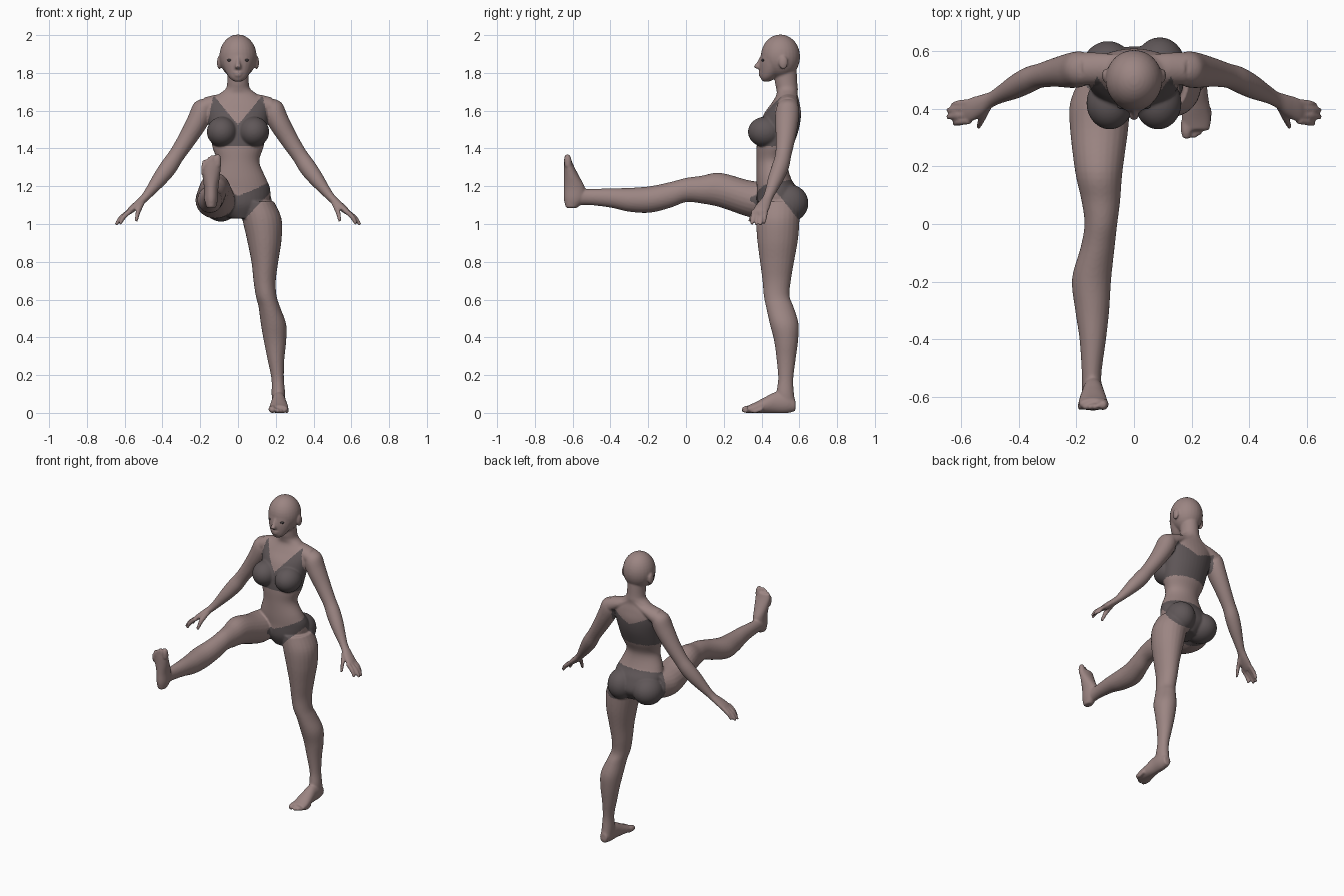
import bpy, bmesh, math
from mathutils import Vector, Matrix


def material(name, rgb):
    m = bpy.data.materials.new(name)
    m.diffuse_color = (*rgb, 1)
    return m


SKIN = material("skin", (0.33, 0.235, 0.225))
CLOTH = material("dark_cloth", (0.115, 0.095, 0.098))
EYE = material("eye_dark", (0.05, 0.042, 0.045))

X, Y, Z = Vector((1, 0, 0)), Vector((0, 1, 0)), Vector((0, 0, 1))
bm = bmesh.new()


def spline(rows, steps=5):
    """Catmull-Rom through rows of (x, y, z, radius_u, radius_v)."""
    out = []
    n = len(rows)
    for i in range(n - 1):
        a, b, c, d = (rows[max(0, min(n - 1, i + k))] for k in (-1, 0, 1, 2))
        for s in range(steps):
            t = s / steps
            out.append([0.5 * (2 * q + (r - p) * t + (2 * p - 5 * q + 4 * r - w) * t * t
                               + (3 * q - p - 3 * r + w) * t ** 3)
                        for p, q, r, w in zip(a, b, c, d)])
    return out + [list(rows[-1])]


def loft(rows, u, v, n=24):
    """Closed tube of elliptical rings lying in the plane of u and v."""
    rings = []
    for x, y, z, ru, rv in spline(rows):
        c = Vector((x, y, z))
        rings.append([bm.verts.new(c + u * ru * math.cos(k * math.tau / n)
                                   + v * rv * math.sin(k * math.tau / n)) for k in range(n)])
    for r, s in zip(rings, rings[1:]):
        for k in range(n):
            j = (k + 1) % n
            bm.faces.new((r[k], r[j], s[j], s[k]))
    bm.faces.new(rings[0][::-1])
    bm.faces.new(rings[-1])


def ball(c, r, target=None):
    bmesh.ops.create_uvsphere(target or bm, u_segments=28, v_segments=18, radius=1,
                              matrix=Matrix.Translation(c) @ Matrix.Diagonal((*r, 1)))


# torso and neck
loft([(.02, .49, 1.03, .07, .08), (.01, .497, 1.10, .15, .12), (.008, .485, 1.18, .163, .11),
      (.004, .465, 1.24, .145, .092), (0, .455, 1.33, .113, .081), (0, .47, 1.41, .136, .096),
      (0, .49, 1.50, .150, .107), (0, .51, 1.58, .163, .099), (0, .527, 1.64, .165, .074),
      (0, .535, 1.685, .105, .056), (0, .535, 1.715, .066, .057), (0, .53, 1.75, .057, .059),
      (0, .525, 1.83, .056, .06)], X, Y, 36)
# buttocks
ball((.09, .545, 1.11), (.09, .103, .10))
ball((-.09, .53, 1.105), (.095, .105, .092))

# head: skull, jaw, nose, lips
ball((0, .5, 1.886), (.099, .104, .117))
loft([(0, .425, 1.755, .022, .02), (0, .435, 1.775, .046, .041), (0, .455, 1.81, .068, .065),
      (0, .475, 1.85, .084, .086), (0, .49, 1.89, .093, .095)], X, Y)
loft([(0, .402, 1.885, .009, .01), (0, .387, 1.855, .011, .013), (0, .375, 1.833, .017, .016),
      (0, .392, 1.82, .014, .012)], X, Y, 16)
ball((0, .395, 1.802), (.025, .011, .007))
ball((0, .396, 1.788), (.021, .011, .008))

# paired parts: ear, breast, shoulder slope, arm, hand
V = Vector((.76, 0, .65))
for s in (1, -1):
    v = Vector((s * V.x, 0, V.z))

    def side(rows, a, b, n=24):
        loft([(s * r[0], *r[1:]) for r in rows], a, b, n)

    ball((s * .099, .515, 1.855), (.012, .024, .036))
    ball((s * .084, .42, 1.488), (.081, .092, .08))
    side([(.02, .54, 1.70, .05, .035), (.07, .54, 1.665, .05, .03),
          (.13, .54, 1.638, .055, .044), (.18, .538, 1.615, .058, .055)], Y, Z)
    side([(.165, .54, 1.64, .05, .035), (.188, .537, 1.60, .062, .060),
          (.22, .533, 1.535, .061, .057), (.27, .527, 1.45, .051, .049),
          (.325, .515, 1.365, .043, .043), (.365, .50, 1.305, .046, .046),
          (.41, .478, 1.245, .043, .041), (.46, .452, 1.18, .032, .029),
          (.495, .432, 1.138, .028, .022), (.53, .412, 1.105, .037, .021),
          (.565, .397, 1.075, .042, .018), (.585, .39, 1.057, .037, .013)], Y, v)
    for i, tip in enumerate([(.63, .414, 1.004), (.647, .395, .995),
                             (.647, .371, .995), (.625, .349, .999)]):
        k = Vector((.57, .422 - .021 * i, 1.07))
        m = k.lerp(Vector(tip), .55) + Vector((.006, 0, .005))
        side([(*k, .013, .014), (*m, .012, .013), (*tip, .008, .009)], Y, v, 12)
    side([(.505, .41, 1.12, .016, .016), (.528, .365, 1.068, .015, .015),
          (.54, .337, 1.015, .009, .010)], Y, v, 12)

# standing leg
loft([(.10, .49, 1.12, .09, .11), (.126, .486, 1.03, .104, .115), (.139, .485, .92, .092, .108),
      (.142, .482, .80, .071, .09), (.141, .48, .70, .059, .075), (.149, .48, .62, .055, .068),
      (.166, .497, .56, .057, .073), (.188, .52, .47, .067, .076), (.196, .53, .38, .059, .063),
      (.201, .53, .28, .044, .05), (.21, .528, .18, .033, .04), (.214, .525, .10, .036, .047),
      (.215, .533, .03, .033, .05)], X, Y)
# raised leg
loft([(-.10, .50, 1.13, .09, .09), (-.118, .42, 1.125, .104, .096), (-.121, .33, 1.135, .101, .097),
      (-.122, .18, 1.18, .082, .091), (-.115, .08, 1.182, .067, .073), (-.115, 0, 1.18, .057, .064),
      (-.126, -.08, 1.155, .059, .068), (-.147, -.19, 1.13, .068, .07), (-.145, -.30, 1.128, .059, .063),
      (-.143, -.40, 1.138, .046, .051), (-.147, -.52, 1.143, .034, .042),
      (-.145, -.59, 1.14, .035, .045), (-.144, -.62, 1.135, .032, .045)], X, Z)


def foot(place, up, inner):
    """Foot given by offset, distance from heel and height; inner = big toe side."""
    rows = [(0, .008, .04, .024, .03), (0, .055, .055, .036, .056), (0, .115, .055, .038, .056),
            (0, .175, .04, .046, .041), (0, .225, .027, .051, .028), (0, .262, .02, .046, .019)]
    loft([(*place(*r[:3]), *r[3:]) for r in rows], X, up)
    for i in range(5):
        r = .020 if i == 0 else .0145 - .001 * i
        x = inner * (.034 - (0 if i == 0 else .011 + .0165 * i))
        length = .275 - .003 * i * i
        rows = [(x, length - .045, .022, r, r), (x, length - .01, r, r, r),
                (x, length + .016, r * .9, r * .6, r * .6)]
        loft([(*place(*q[:3]), *q[3:]) for q in rows], X, up, 12)


foot(lambda x, f, h: (.216 + x, .587 - f, h - .001), Z, -1)
foot(lambda x, f, h: (-.142 + x, -.646 + h, 1.077 + f), Y, 1)

# fuse everything into one smooth skin
mesh = bpy.data.meshes.new("body")
bmesh.ops.recalc_face_normals(bm, faces=bm.faces[:])
bm.to_mesh(mesh)
bm.free()
body = bpy.data.objects.new("body", mesh)
bpy.context.collection.objects.link(body)
rm = body.modifiers.new("fuse", 'REMESH')
rm.mode = 'VOXEL'
rm.voxel_size = 0.0058
sm = body.modifiers.new("soften", 'SMOOTH')
sm.factor = 0.5
sm.iterations = 5
fused = bpy.data.meshes.new_from_object(body.evaluated_get(bpy.context.evaluated_depsgraph_get()))
body.modifiers.clear()
body.data = fused
fused.materials.clear()
fused.materials.append(SKIN)
fused.materials.append(CLOTH)


def in_top(x, y, z):
    """Cropped top: level hem, V neck, straps, lower back edge."""
    a = abs(x)
    if not 1.41 < z < 1.675 or y < .3:
        return False
    if a > (.174 if z < 1.5 else .167 - .2 * (z - 1.5)):
        return False
    return z < (1.525 + 1.2 * a if y < .53 else 1.555 + .45 * a)


def in_briefs(x, y, z):
    """Briefs: dipped waistband, high leg line, cut at the raised thigh."""
    a = abs(x)
    if a > .25 or not .98 < z < 1.26:
        return False
    t = max(0, min(1, (y - .38) / .17))
    if z > (1.15 + .36 * a) * (1 - t) + 1.235 * t:
        return False
    if x < -.02:
        return y > .36 + .7 * a
    return y > .34 and z > min(1.02 + 1.05 * (a - .03), 1.18 - (y - .47) * 1.25)


for p in fused.polygons:
    p.use_smooth = True
    c = p.center
    p.material_index = 1 if in_top(*c) or in_briefs(*c) else 0

# eyes
for s, name in ((1, "left_eye"), (-1, "right_eye")):
    eb = bmesh.new()
    ball((s * .042, .409, 1.867), (.016, .010, .0075), eb)
    em = bpy.data.meshes.new(name)
    eb.to_mesh(em)
    eb.free()
    em.materials.append(EYE)
    for p in em.polygons:
        p.use_smooth = True
    bpy.context.collection.objects.link(bpy.data.objects.new(name, em))
